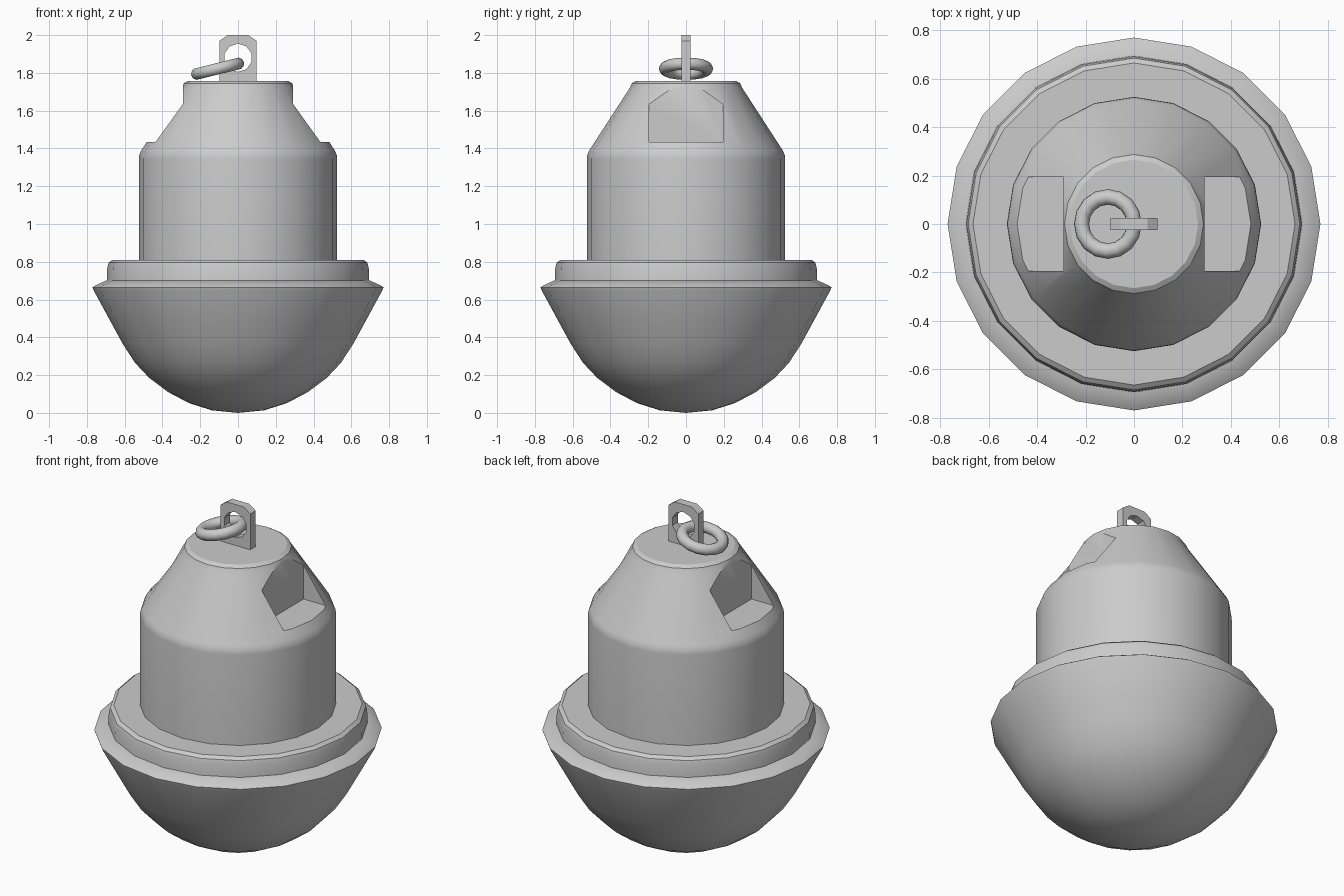
import bpy, bmesh, math
from mathutils import Matrix

if "Cube" in bpy.data.objects:
    bpy.data.objects.remove(bpy.data.objects["Cube"])

SIDES = 20


def finish(name, bm):
    bmesh.ops.remove_doubles(bm, verts=bm.verts, dist=1e-5)
    bmesh.ops.recalc_face_normals(bm, faces=bm.faces)
    me = bpy.data.meshes.new(name)
    bm.to_mesh(me)
    bm.free()
    ob = bpy.data.objects.new(name, me)
    bpy.context.collection.objects.link(ob)
    return ob


def lathe(name, profile):
    bm = bmesh.new()
    rings = []
    for r, z in profile:
        angles = [2 * math.pi * i / SIDES for i in range(SIDES)]
        if r == 0:
            rings.append([bm.verts.new((0, 0, z))] * SIDES)
        else:
            rings.append([bm.verts.new((r * math.cos(a), r * math.sin(a), z)) for a in angles])
    for lo, hi in zip(rings, rings[1:]):
        for i in range(SIDES):
            j = (i + 1) % SIDES
            corners = list(dict.fromkeys((lo[i], lo[j], hi[j], hi[i])))
            bm.faces.new(corners)
    for ring in (rings[0], rings[-1]):
        if ring[0] is not ring[1]:
            bm.faces.new(ring)
    return finish(name, bm)


def activate(ob):
    bpy.ops.object.select_all(action='DESELECT')
    ob.select_set(True)
    bpy.context.view_layer.objects.active = ob


def cut(ob, cutter):
    mod = ob.modifiers.new("cut", 'BOOLEAN')
    mod.operation = 'DIFFERENCE'
    mod.solver = 'EXACT'
    mod.object = cutter
    activate(ob)
    bpy.ops.object.modifier_apply(modifier=mod.name)
    bpy.data.objects.remove(cutter)


def smooth(ob):
    activate(ob)
    bpy.ops.object.shade_smooth_by_angle(angle=math.radians(30))


# Rounded lower bowl with its flared rim
bowl = lathe("bowl", [(0, 0), (.14, .014), (.26, .052), (.37, .11), (.47, .185), (.545, .265),
                      (.61, .365), (.67, .475), (.765, .65), (.77, .665), (.755, .675),
                      (.70, .70), (.66, .70)])
smooth(bowl)

# Collar, cylindrical housing and conical top
housing = lathe("housing", [(.66, .68), (.695, .69), (.692, .77), (.685, .795), (.665, .81),
                            (.525, .81), (.525, 1.345), (.523, 1.365), (.512, 1.39),
                            (.298, 1.72), (.287, 1.745), (.265, 1.758)])

# Pocket on each side of the cone
for side in (-1, 1):
    bm = bmesh.new()
    bmesh.ops.create_cube(bm, size=1, matrix=Matrix.Translation((side * .592, 0, 1.735))
                          @ Matrix.Diagonal((.6, .39, .6, 1)))
    cut(housing, finish("pocket_cutter", bm))
smooth(housing)

# Hanging lug: chamfered plate with a round eye
bm = bmesh.new()
outline = [(-.098, 1.74), (.098, 1.74), (.098, 1.97), (.055, 2), (-.055, 2), (-.098, 1.97)]
face = bm.faces.new([bm.verts.new((x, -.025, z)) for x, z in outline])
ext = bmesh.ops.extrude_face_region(bm, geom=[face])
new = [g for g in ext["geom"] if isinstance(g, bmesh.types.BMVert)]
bmesh.ops.translate(bm, verts=new, vec=(0, .05, 0))
lug = finish("hanging_lug", bm)
bm = bmesh.new()
bmesh.ops.create_cone(bm, cap_ends=True, segments=10, radius1=.075, radius2=.075, depth=.2,
                      matrix=Matrix.Translation((0, 0, 1.88)) @ Matrix.Rotation(math.pi / 2, 4, 'X'))
cut(lug, finish("eye_cutter", bm))
smooth(lug)

# Loose ring threaded through the eye
bpy.ops.mesh.primitive_torus_add(major_radius=.112, minor_radius=.032, major_segments=16,
                                 minor_segments=10, location=(-.108, 0, 1.822),
                                 rotation=(0, math.radians(-14), 0))
ring = bpy.context.object
ring.name = "hanging_ring"
bpy.ops.object.shade_smooth()
